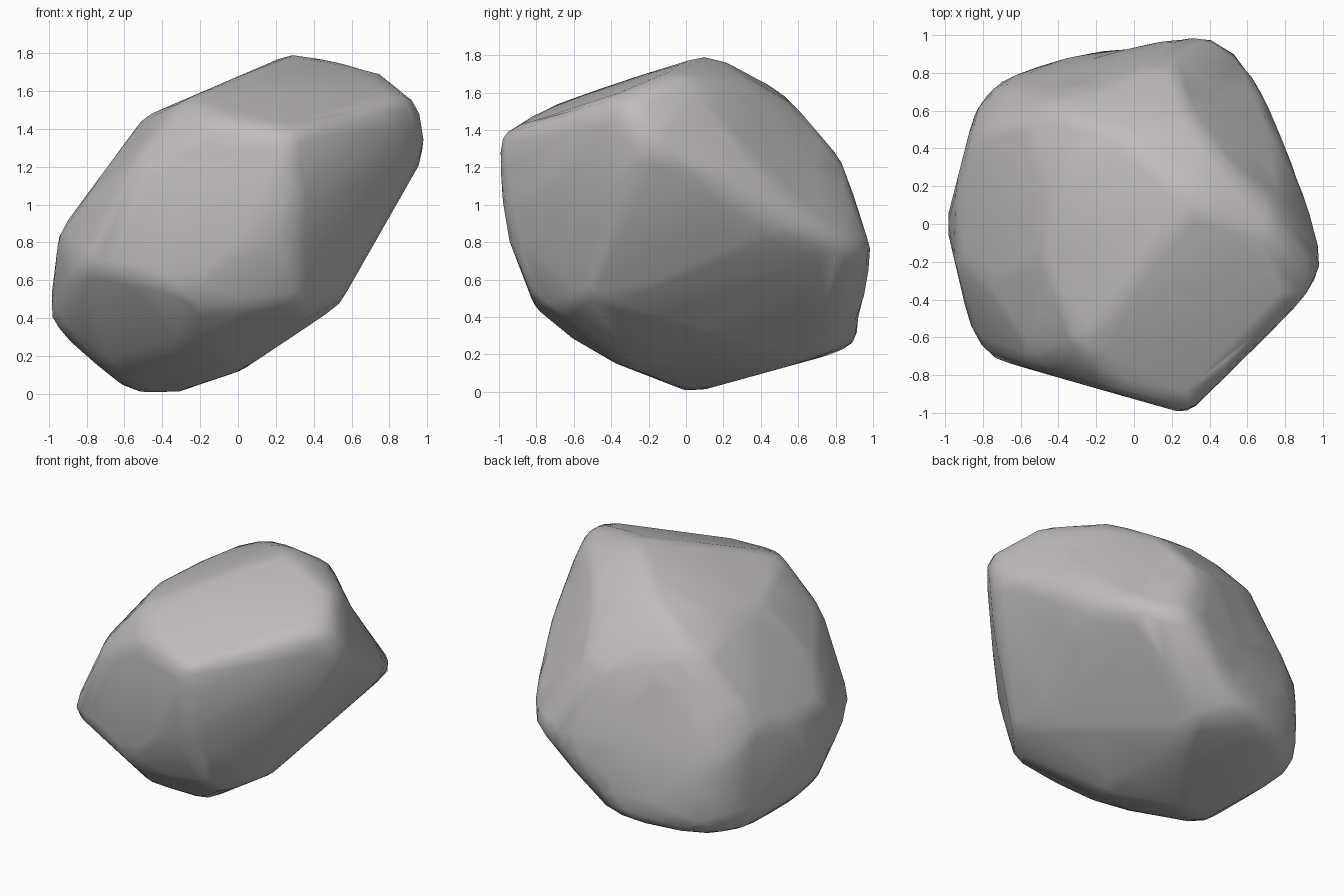
import bpy
import bmesh
from math import sin, cos, exp, radians
from mathutils import Vector

default_cube = bpy.data.objects.get("Cube")
if default_cube:
    bpy.data.objects.remove(default_cube, do_unlink=True)

MIDDLE = Vector((0, 0, .9))
WEAR_ALLOWANCE = 1.008


def outline(turn, tilt, *points):
    """A flat profile of the rock: its right and up directions and its corners."""
    a, e = radians(turn), radians(tilt)
    right = Vector((cos(a), sin(a), 0))
    up = Vector((-sin(e) * sin(a), sin(e) * cos(a), cos(e)))
    return right, up, [Vector(point) for point in points]


def reach(direction, corners):
    """Distance a ray from the middle travels before it leaves the outline."""
    longest = 0
    for start, end in zip(corners, corners[1:] + corners[:1]):
        edge = end - start
        slope = direction.cross(edge)
        if slope:
            along = start.cross(direction) / slope
            if -.001 <= along <= 1.001:
                longest = max(longest, start.cross(edge) / slope)
    return longest


# Profiles facing each axis, then three on the diagonals
front_outline = outline(
    0, 0, (.3, .9), (.73, .82), (.97, .6), (.985, .37), (.53, -.43), (.02, -.77),
    (-.36, -.9), (-.58, -.88), (-.76, -.78), (-.99, -.48), (-.94, -.05), (-.49, .56))
side_outline = outline(
    90, 0, (.13, .9), (-.72, .64), (-1, .46), (-1, .27), (-.94, -.09), (-.8, -.45),
    (-.51, -.69), (.03, -.9), (.94, -.65), (.99, -.14), (.83, .34), (.5, .72))
top_outline = outline(
    0, 90, (.45, 1), (.62, .85), (.985, -.07), (.97, -.32), (.28, -1),
    (-.77, -.7), (-.84, -.64), (-.99, 0), (-.83, .62), (-.69, .76), (-.14, .95))
front_diagonal = outline(
    35, 25, (.12, .88), (.58, .69), (.72, .4), (.99, .03), (.21, -.65),
    (-.2, -.81), (-.55, -.7), (-1.05, -.24), (-.75, .38), (-.51, .56))
back_diagonal = outline(
    215, 25, (-.51, .97), (.04, .94), (.59, .76), (.87, .38), (1.06, -.2),
    (.83, -.67), (.49, -.98), (.1, -1.03), (-.44, -.96), (-.99, -.28),
    (-.85, .33), (-.7, .73), (-.63, .88))
under_diagonal = outline(
    145, -25, (-.13, .93), (.48, .76), (.75, .56), (1.03, -.1), (1.01, -.6),
    (.46, -.94), (-.11, -.85), (-.72, -.57), (-.9, .2), (-.97, .7), (-.66, .88))
outlines = [front_outline, side_outline, top_outline,
            front_diagonal, back_diagonal, under_diagonal]

# Broad flat faces on the upper right, top and back: outward normal, distance
flat_faces = [(Vector((-.75, -.19, .63)), .75), (Vector((.07, -.37, .93)), .83),
              (Vector((-.23, .96, .16)), .85)]

# Hollows on the back: direction, depth, tightness
hollows = [(Vector((-.26, .55, .3)).normalized(), .05, 12),
           (Vector((-.05, .86, -.5)).normalized(), .04, 50)]


def rock_radius(direction):
    """The tightest outline or flat face sets how far out the stone goes."""
    limits = []
    for right, up, corners in outlines:
        shadow = Vector((direction.dot(right), direction.dot(up)))
        if shadow.length > .01:
            limits.append(reach(shadow, corners))
    for normal, distance in flat_faces:
        if direction.dot(normal) > .1:
            limits.append(distance / direction.dot(normal))
    sunk = sum(depth * exp(tightness * (direction.dot(centre) - 1))
               for centre, depth, tightness in hollows)
    return min(limits) * WEAR_ALLOWANCE - sunk


# Rock: a sphere carved to the outlines, with lightly worn edges
bm = bmesh.new()
bmesh.ops.create_icosphere(bm, subdivisions=5, radius=1)
for vert in bm.verts:
    direction = vert.co.normalized()
    vert.co = MIDDLE + direction * rock_radius(direction)
for _ in range(2):
    bmesh.ops.smooth_vert(bm, verts=bm.verts, factor=.4,
                          use_axis_x=True, use_axis_y=True, use_axis_z=True)

mesh = bpy.data.meshes.new("rock")
bm.to_mesh(mesh)
bm.free()
rock = bpy.data.objects.new("rock", mesh)
bpy.context.collection.objects.link(rock)
mesh.shade_smooth()

# Fewer, larger triangles give the chipped stone look
chips = rock.modifiers.new("chipped_faces", "DECIMATE")
chips.ratio = .14

# Stone colour
stone = bpy.data.materials.new("warm_grey_stone")
stone.use_nodes = True
colour = (.53, .505, .51, 1)
stone.diffuse_color = colour
stone.node_tree.nodes["Principled BSDF"].inputs["Base Color"].default_value = colour
mesh.materials.append(stone)
